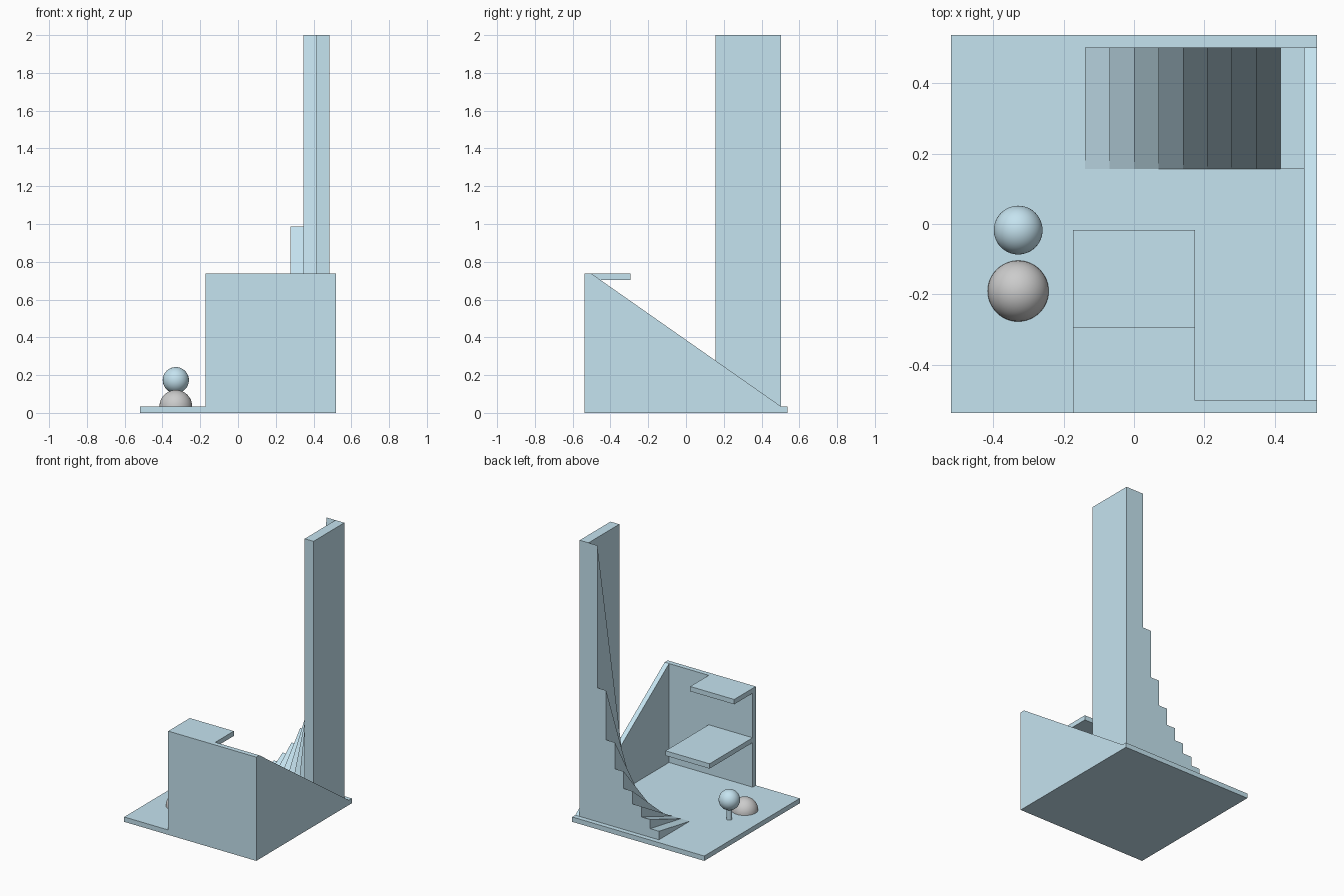
import bpy, bmesh, math
from mathutils import Matrix, Vector

if "Cube" in bpy.data.objects:
    bpy.data.objects.remove(bpy.data.objects["Cube"])

U = 2 / (1 + 10 * math.tan(math.radians(80)))   # design unit; the tower is the longest side

blue = bpy.data.materials.new("pale_blue")
blue.diffuse_color = (0.56, 0.77, 0.87, 1)
blue.use_nodes = True
blue.node_tree.nodes["Principled BSDF"].inputs["Base Color"].default_value = blue.diffuse_color


def finish(name, bm, mat=blue, smooth=False):
    bmesh.ops.recalc_face_normals(bm, faces=bm.faces)
    me = bpy.data.meshes.new(name)
    bm.to_mesh(me)
    bm.free()
    ob = bpy.data.objects.new(name, me)
    bpy.context.collection.objects.link(ob)
    if mat:
        me.materials.append(mat)
    if smooth:
        bpy.ops.object.select_all(action='DESELECT')
        ob.select_set(True)
        bpy.context.view_layer.objects.active = ob
        bpy.ops.object.shade_smooth_by_angle(angle=math.radians(35))
    return ob


def prism(name, yz, x0, x1):
    """Side profile (y, z) extruded from x0 to x1, all in design units."""
    bm = bmesh.new()
    face = bm.faces.new([bm.verts.new((x0 * U, y * U, z * U)) for y, z in yz])
    ext = bmesh.ops.extrude_face_region(bm, geom=[face])
    moved = [v for v in ext["geom"] if isinstance(v, bmesh.types.BMVert)]
    bmesh.ops.translate(bm, verts=moved, vec=Vector(((x1 - x0) * U, 0, 0)))
    return finish(name, bm)


def block(name, x0, x1, y0, y1, z0, z1):
    return prism(name, [(y0, z0), (y1, z0), (y1, z1), (y0, z1)], x0, x1)


wall_top = 1 + 29 * math.tan(math.radians(35))
mid = (1 + wall_top) / 2

# base plate and the two walls
block("base_plate", -15, 15, -15.5, 15.5, 0, 1)
block("front_wall", -5, 15, -15.5, -14.5, 1, wall_top)
prism("sloped_side_wall", [(-14.5, 1), (14.5, 1), (-14.5, wall_top)], 14, 15)

# overhanging shelves on the front wall
block("upper_shelf", -5, 5, -14.5, -8.5, wall_top - 1, wall_top)
block("lower_shelf", -5, 5, -14.5, -0.5, mid - 1, mid)

# ramps of 10 to 80 degrees, finishing in an upright tower
tower_top = 2 / U
for i in range(8):
    h = 10 * math.tan(math.radians(10 * (i + 1)))
    prism(f"ramp_{i + 1}", [(4.5, 1), (14.5, 1), (14.5, 1 + h)], -4 + 2 * i, -2 + 2 * i)
block("tower", 12, 14, 4.5, 14.5, 1, tower_top)

# ball on a thin post
bm = bmesh.new()
bmesh.ops.create_uvsphere(bm, u_segments=48, v_segments=24, radius=2 * U,
                          matrix=Matrix.Translation(Vector((-9.5, -0.5, 5)) * U))
finish("ball", bm, smooth=True)
bm = bmesh.new()
bmesh.ops.create_cone(bm, cap_ends=True, segments=32, radius1=0.5 * U, radius2=0.5 * U,
                      depth=2.5 * U, matrix=Matrix.Translation(Vector((-9.5, -0.5, 2.25)) * U))
finish("ball_post", bm, smooth=True)

# grey dome resting on the base
bm = bmesh.new()
centre = Vector((-9.5, -5.5, 1)) * U
bmesh.ops.create_uvsphere(bm, u_segments=48, v_segments=24, radius=2.5 * U,
                          matrix=Matrix.Translation(centre))
low = [v for v in bm.verts if v.co.z < centre.z - 1e-4]
bmesh.ops.delete(bm, geom=low, context='VERTS')
bmesh.ops.holes_fill(bm, edges=[e for e in bm.edges if e.is_boundary], sides=0)
finish("dome", bm, mat=None, smooth=True)
